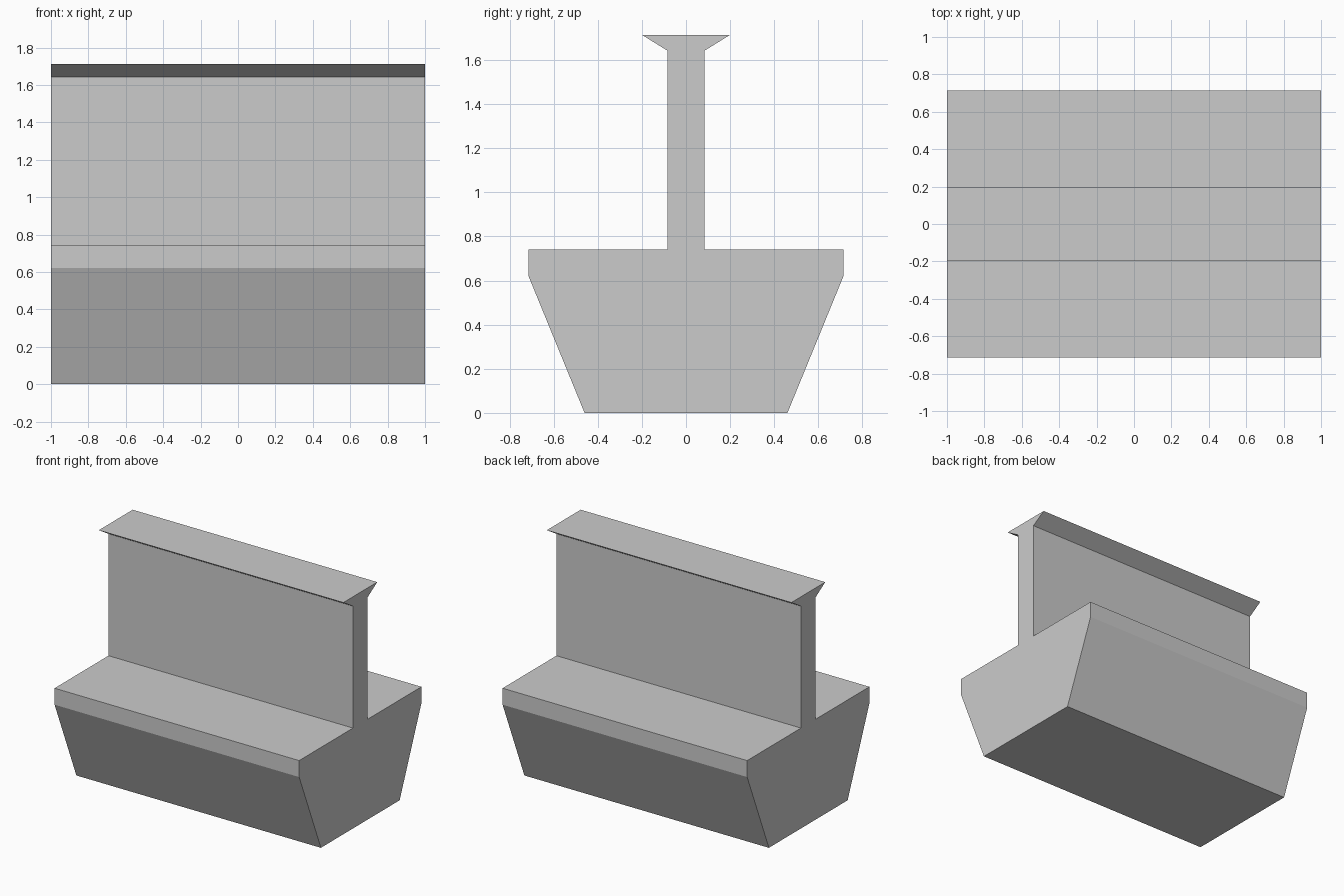
import bpy
import bmesh

cube = bpy.data.objects.get("Cube")
if cube:
    bpy.data.objects.remove(cube, do_unlink=True)

# Single plain grey
grey = bpy.data.materials.new("light_grey")
grey.use_nodes = True
colour = (0.6, 0.6, 0.6, 1.0)
grey.diffuse_color = colour
grey.node_tree.nodes["Principled BSDF"].inputs["Base Color"].default_value = colour

# Half cross-section (y, z): tapered base, thin web, flared cap
half = [(0.46, 0.0), (0.714, 0.62), (0.714, 0.742),
        (0.085, 0.742), (0.085, 1.643), (0.198, 1.713)]
profile = half + [(-y, z) for y, z in reversed(half)]


def extrude_profile(name, points, length):
    """Sweep a closed y-z outline along x, centred on the origin."""
    bm = bmesh.new()
    face = bm.faces.new([bm.verts.new((-length / 2, y, z)) for y, z in points])
    swept = bmesh.ops.extrude_face_region(bm, geom=[face], use_keep_orig=True)
    moved = [v for v in swept["geom"] if isinstance(v, bmesh.types.BMVert)]
    bmesh.ops.translate(bm, verts=moved, vec=(length, 0, 0))
    bmesh.ops.recalc_face_normals(bm, faces=bm.faces)
    mesh = bpy.data.meshes.new(name)
    bm.to_mesh(mesh)
    bm.free()
    mesh.materials.append(grey)
    obj = bpy.data.objects.new(name, mesh)
    bpy.context.scene.collection.objects.link(obj)
    return obj


# One continuous solid rail
extrude_profile("rail_section", profile, 2.0)
